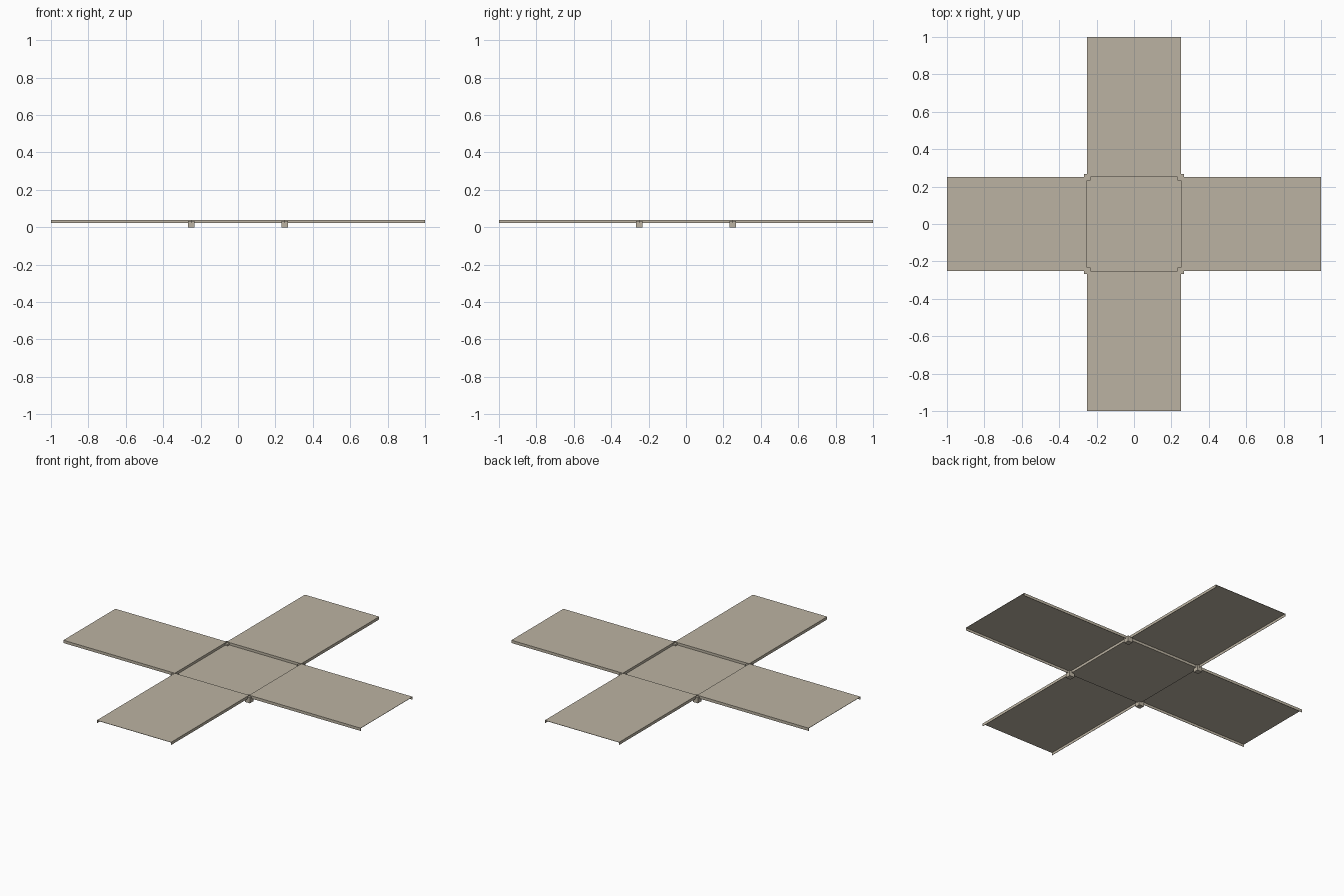
import bpy, bmesh
from mathutils import Matrix
import math

if "Cube" in bpy.data.objects:
    bpy.data.objects.remove(bpy.data.objects["Cube"])

beige = bpy.data.materials.new("warm beige")
beige.diffuse_color = (0.50, 0.45, 0.36, 1)
beige.use_nodes = True
beige.node_tree.nodes["Principled BSDF"].inputs["Base Color"].default_value = beige.diffuse_color

TOP, LOW, HALF, T = 0.039, 0.022, 0.25, 0.002


def boxes(name, parts, turn=0):
    """One object made of boxes given as (min corner, max corner)."""
    bm = bmesh.new()
    for lo, hi in parts:
        size = [h - l for l, h in zip(lo, hi)]
        mid = [(h + l) / 2 for l, h in zip(lo, hi)]
        bmesh.ops.create_cube(bm, size=1, matrix=Matrix.Translation(mid) @ Matrix.Diagonal((*size, 1)))
    bm.transform(Matrix.Rotation(turn, 4, 'Z'))
    me = bpy.data.meshes.new(name)
    bm.to_mesh(me)
    bm.free()
    me.materials.append(beige)
    bpy.context.collection.objects.link(bpy.data.objects.new(name, me))


# sunken middle panel
boxes("centre_panel", [((-HALF, -HALF, LOW), (HALF, HALF, LOW + T))])

# four open-ended arms: thin sheet, folded side rims, step wall down to the centre
for i, side in enumerate(("right", "back", "left", "front")):
    boxes(side + "_flap", [
        ((HALF, -HALF, TOP - T), (1, HALF, TOP)),
        ((HALF, -HALF, LOW), (1, -HALF + T, TOP - T)),
        ((HALF, HALF - T, LOW), (1, HALF, TOP - T)),
        ((HALF, -HALF + T, LOW), (HALF + T, HALF - T, TOP - T)),
    ], i * math.pi / 2)

# small feet under the inner corners
for i in range(4):
    c, r = HALF, 0.0165
    boxes("corner_foot_%d" % (i + 1), [((c - r, c - r, 0), (c + r, c + r, 0.034))], i * math.pi / 2)
